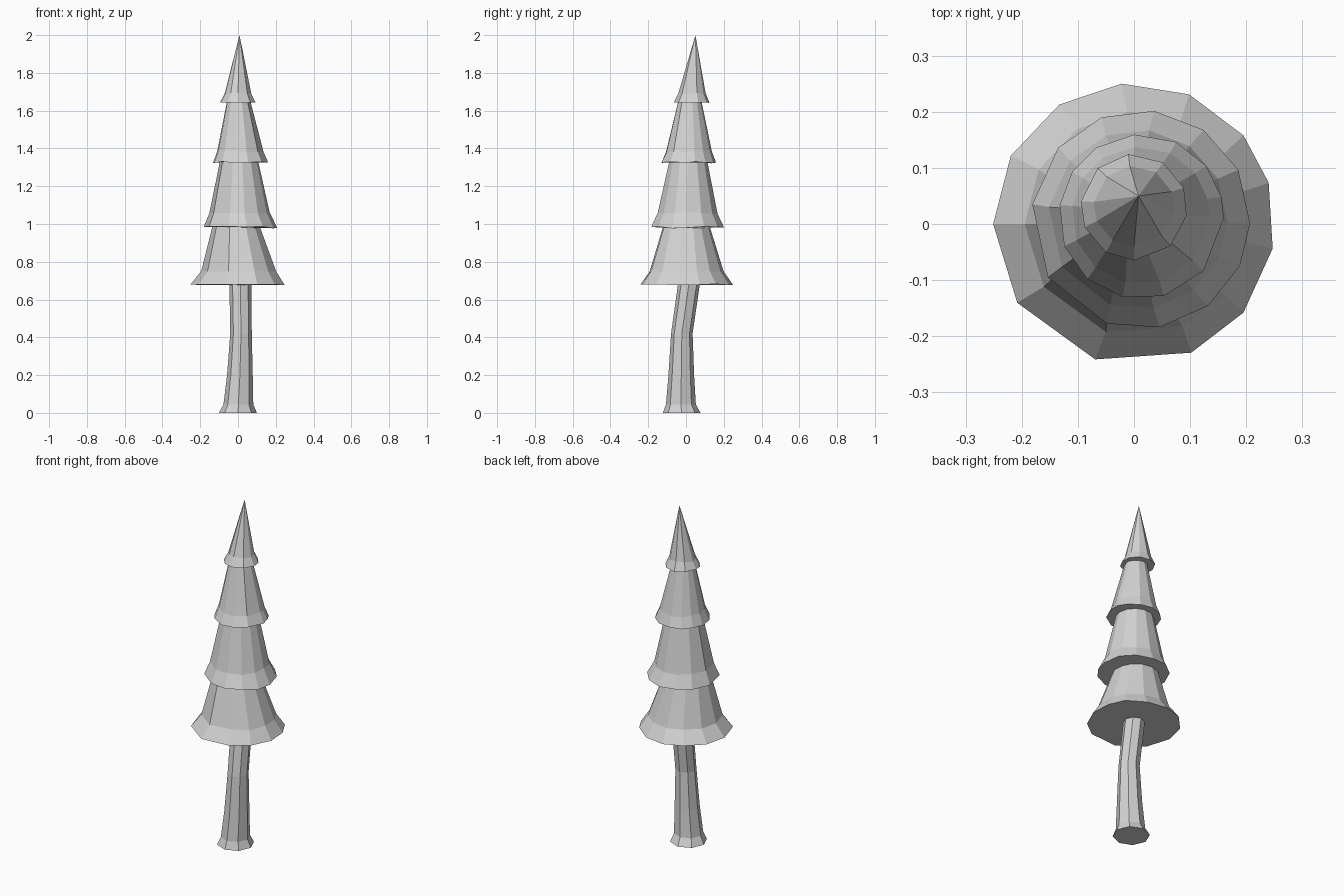
import bpy, bmesh, random
from math import radians, cos, sin

random.seed(4)
cube = bpy.data.objects.get("Cube")
if cube:
    bpy.data.objects.remove(cube)

grey = bpy.data.materials.new("pale grey")
grey.use_nodes = True
colour = (0.65, 0.65, 0.65, 1)
grey.diffuse_color = colour
grey.node_tree.nodes["Principled BSDF"].inputs["Base Color"].default_value = colour


def loft(name, angles, rings, wobble=0.0):
    """Skin rings given as (x, y, z, radius); a zero radius closes to a point."""
    bm = bmesh.new()
    loops = []
    for i, (x, y, z, r) in enumerate(rings):
        if r == 0:
            loops.append([bm.verts.new((x, y, z))] * len(angles))
            continue
        lift = wobble if i < 2 else 0
        loops.append([bm.verts.new((x + r * cos(radians(a)), y + r * sin(radians(a)),
                                    z + random.uniform(-lift, lift))) for a in angles])
    for low, high in zip(loops, loops[1:]):
        for i in range(len(angles)):
            j = (i + 1) % len(angles)
            corners = dict.fromkeys([low[i], low[j], high[j], high[i]])
            bm.faces.new(list(corners))
    bm.faces.new(loops[0][::-1])
    if rings[-1][3] > 0:
        bm.faces.new(loops[-1])
    bmesh.ops.recalc_face_normals(bm, faces=bm.faces)
    mesh = bpy.data.meshes.new(name)
    bm.to_mesh(mesh)
    bm.free()
    mesh.materials.append(grey)
    obj = bpy.data.objects.new(name, mesh)
    bpy.context.collection.objects.link(obj)


# Bent trunk with a flared foot
loft("trunk", range(0, 360, 45), [
    (0, -0.023, 0, 0.1), (0.002, -0.027, 0.045, 0.079), (0.01, -0.025, 0.2, 0.068),
    (0.016, -0.022, 0.42, 0.057), (0.012, 0.018, 0.7, 0.058)])

# Four foliage tiers: irregular skirts with a flared rim
loft("foliage_bottom",
     [-146, -106, -66, -39, -10, 17, 39, 67, 95, 122, 151, 180],
     [(0, 0, 0.68, 0.251), (0.005, 0, 0.75, 0.2), (-0.01, 0, 1.0, 0.122)], 0.004)
loft("foliage_lower_middle",
     [-148, -108, -80, -52, -25, -2, 27, 55, 83, 111, 139, 172],
     [(0.012, 0.008, 0.982, 0.195), (0.007, 0.008, 1.06, 0.16), (0.005, 0.012, 1.34, 0.1)], 0.005)
loft("foliage_upper_middle",
     [-159, -131, -103, -74, -41, -1, 14, 38, 65, 95, 123, 147, 172],
     [(0.013, 0.013, 1.326, 0.147), (0.012, 0.015, 1.385, 0.123), (0.003, 0.02, 1.66, 0.06)], 0.005)
loft("foliage_tip",
     [-158, -122, -90, -47, -9, 21, 57, 96, 133, 174],
     [(0, 0.03, 1.642, 0.095), (0, 0.032, 1.69, 0.072), (0.008, 0.05, 2.0, 0)], 0.004)
